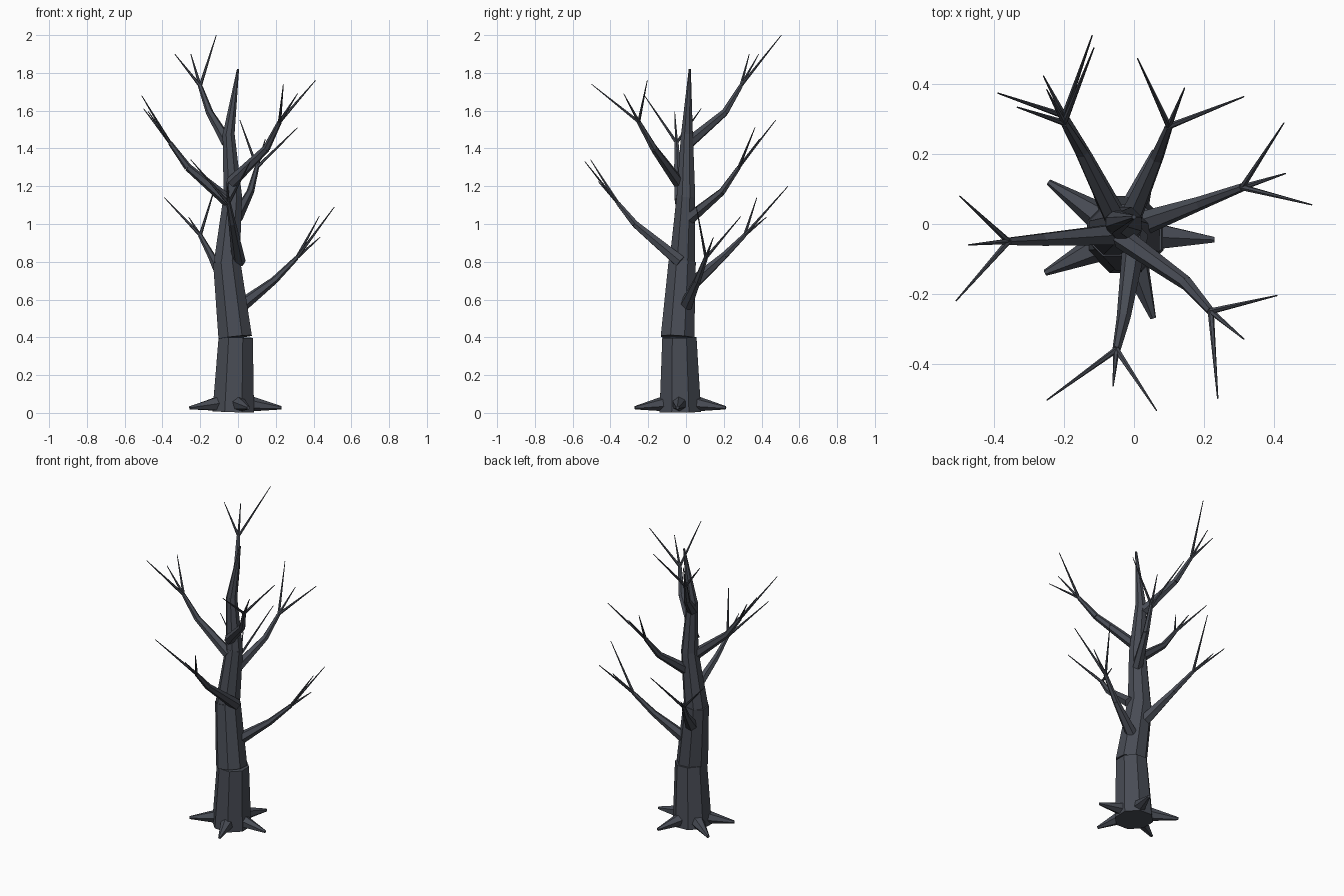
import bpy
import bmesh
from mathutils import Vector, Matrix
from math import radians

bark = bpy.data.materials.new("dark_slate_bark")
bark.diffuse_color = (0.065, 0.072, 0.09, 1)


def add_cone(bm, a, b, r1, r2, sides):
    """Tapered prism running from point a to point b."""
    a, b = Vector(a), Vector(b)
    d = b - a
    turn = Vector((0, 0, 1)).rotation_difference(d.normalized()).to_matrix().to_4x4()
    spin = Matrix.Rotation(radians(180 / sides), 4, 'Z')
    bmesh.ops.create_cone(bm, cap_ends=True, segments=sides, radius1=r1, radius2=r2,
                          depth=d.length, matrix=Matrix.Translation((a + b) / 2) @ turn @ spin)


def make_part(name, cones, sides):
    bm = bmesh.new()
    for c in cones:
        add_cone(bm, *c, sides)
    mesh = bpy.data.meshes.new(name)
    bm.to_mesh(mesh)
    bm.free()
    mesh.materials.append(bark)
    ob = bpy.data.objects.new(name, mesh)
    bpy.context.collection.objects.link(ob)


# Trunk: stacked, slightly leaning octagonal sections
make_part("trunk", [
    ((-0.025, -0.03, 0.005), (-0.012, -0.035, 0.40), 0.119, 0.098),
    ((-0.015, -0.045, 0.40), (-0.06, -0.02, 0.80), 0.096, 0.078),
    ((-0.06, -0.02, 0.79), (-0.027, 0.0, 1.15), 0.074, 0.053),
    ((-0.027, 0.0, 1.14), (-0.05, 0.005, 1.48), 0.053, 0.034),
    ((-0.05, 0.005, 1.47), (0.0, 0.02, 1.82), 0.034, 0.006),
], 8)

# Roots: short spikes around the foot
foot = Vector((-0.025, -0.03, 0.06))
tips = [(-0.245, 0.12), (-0.255, -0.14), (0.055, -0.27), (0.23, -0.045), (0.06, 0.21)]
for i, (x, y) in enumerate(tips):
    tip = Vector((x, y, 0.027))
    make_part(f"root_{i + 1}", [(foot.lerp(tip, 0.3), tip, 0.044, 0.009)], 6)

# Branches: start, knee, fork, start radius, twig tips
branches = {
    "low_right": ((0.02, 0.0, 0.57), (0.19, 0.06, 0.70), (0.31, 0.105, 0.82), 0.036,
                  [(0.51, 0.055, 1.09), (0.43, 0.29, 1.04), (0.435, 0.145, 0.93)]),
    "low_back": ((-0.06, 0.03, 0.68), (-0.14, 0.2, 0.83), (-0.2, 0.31, 0.94), 0.038,
                 [(-0.12, 0.54, 1.20), (-0.39, 0.375, 1.14), (-0.26, 0.425, 1.035)]),
    "low_front": ((0.005, -0.03, 0.80), (-0.03, -0.27, 1.0), (-0.05, -0.36, 1.11), 0.036,
                  [(-0.25, -0.505, 1.34), (0.065, -0.535, 1.33), (-0.06, -0.465, 1.225)]),
    "mid_back": ((-0.01, 0.02, 1.03), (0.065, 0.19, 1.17), (0.1, 0.28, 1.30), 0.034,
                 [(0.01, 0.475, 1.55), (0.315, 0.365, 1.51), (0.145, 0.39, 1.45)]),
    "mid_left": ((-0.05, -0.03, 1.12), (-0.265, -0.045, 1.30), (-0.36, -0.05, 1.43), 0.034,
                 [(-0.51, -0.22, 1.68), (-0.5, 0.08, 1.61), (-0.475, -0.06, 1.595)]),
    "high_right": ((-0.035, -0.04, 1.22), (0.15, -0.17, 1.40), (0.22, -0.25, 1.54), 0.032,
                   [(0.41, -0.205, 1.76), (0.24, -0.5, 1.74), (0.315, -0.33, 1.69)]),
    "high_back": ((-0.055, 0.015, 1.43), (-0.15, 0.205, 1.59), (-0.2, 0.29, 1.73), 0.032,
                  [(-0.115, 0.505, 2.0), (-0.335, 0.335, 1.9), (-0.25, 0.385, 1.9)]),
}
for name, (start, knee, fork, r, twigs) in branches.items():
    limb = [(start, knee, r, 0.02), (knee, fork, 0.02, 0.012)]
    limb += [(fork, t, 0.009, 0.002) for t in twigs]
    make_part(f"{name}_branch", limb, 6)
